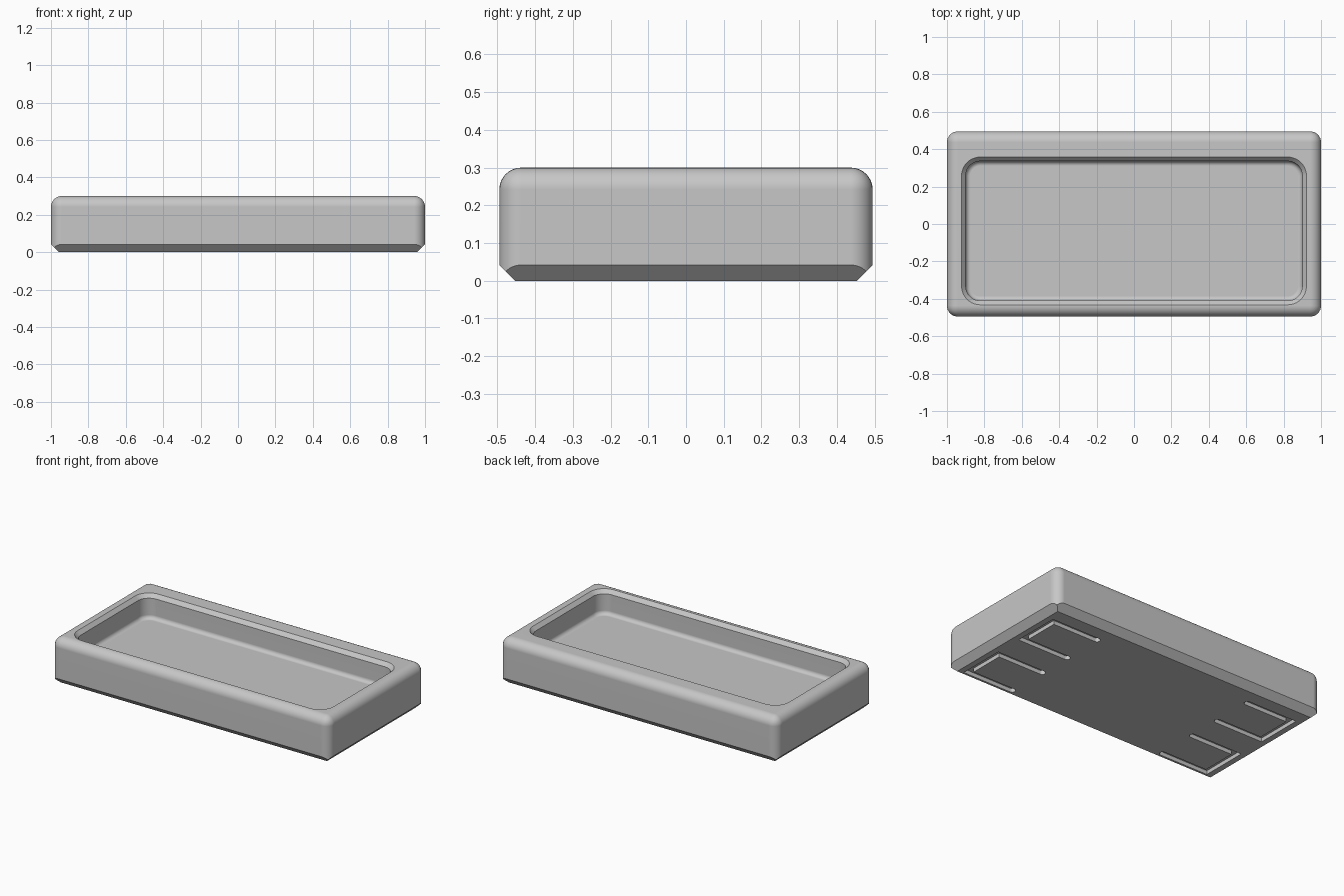
import bpy, bmesh, math
from mathutils import Vector

if "Cube" in bpy.data.objects:
    bpy.data.objects.remove(bpy.data.objects["Cube"])

HX, HY, H = 1.0, 0.495, 0.30      # half length, half width, height
CY = -0.037                       # centre line of recess and grooves

grey = bpy.data.materials.new("light grey")
grey.diffuse_color = (0.57, 0.57, 0.57, 1)
grey.use_nodes = True
grey.node_tree.nodes["Principled BSDF"].inputs["Base Color"].default_value = grey.diffuse_color


def make_object(name, bm):
    bmesh.ops.recalc_face_normals(bm, faces=bm.faces[:])
    mesh = bpy.data.meshes.new(name)
    bm.to_mesh(mesh)
    bm.free()
    mesh.materials.append(grey)
    ob = bpy.data.objects.new(name, mesh)
    bpy.context.collection.objects.link(ob)
    return ob


def rounded_rect(hx, hy, r, z, n=10):
    pts = []
    for k, (sx, sy) in enumerate([(1, 1), (-1, 1), (-1, -1), (1, -1)]):
        for i in range(n + 1):
            a = math.pi / 2 * (k + i / n)
            pts.append((sx * (hx - r) + r * math.cos(a),
                        CY + sy * (hy - r) + r * math.sin(a), z))
    return pts


def loft(name, rings):
    bm = bmesh.new()
    loops = [[bm.verts.new(p) for p in ring] for ring in rings]
    n = len(loops[0])
    for a, b in zip(loops, loops[1:]):
        for i in range(n):
            j = (i + 1) % n
            bm.faces.new((a[i], a[j], b[j], b[i]))
    bm.faces.new(loops[0])
    bm.faces.new(loops[-1])
    return make_object(name, bm)


def u_groove(side, cy):
    """U-shaped slot with round ends, opening towards the middle."""
    w, x_in, x_out, half, n = 0.04, 0.55, 0.92, 0.155, 8
    r = w / 2

    def end(yc):
        return [(x_in + r - r * math.sin(math.pi * i / n),
                 yc + r * math.cos(math.pi * i / n)) for i in range(n + 1)]
    outline = [(x_out, half)] + end(half - r)
    outline += [(x_out - w, half - w), (x_out - w, -half + w)]
    outline += end(-half + r) + [(x_out, -half)]
    bm = bmesh.new()
    face = bm.faces.new([bm.verts.new((side * x, cy + y, -0.02)) for x, y in outline])
    ext = bmesh.ops.extrude_face_region(bm, geom=[face])
    bmesh.ops.translate(bm, vec=(0, 0, 0.045),
                        verts=[v for v in ext["geom"] if isinstance(v, bmesh.types.BMVert)])
    return make_object("groove_cutter", bm)


# Tray body: block with rounded sides and top
bm = bmesh.new()
bmesh.ops.create_cube(bm, size=1)
for v in bm.verts:
    v.co = Vector((v.co.x * 2 * HX, v.co.y * 2 * HY, (v.co.z + 0.5) * H))
edges = [e for e in bm.edges if max(v.co.z for v in e.verts) > 0.1]
bmesh.ops.bevel(bm, geom=edges, offset=0.058, segments=8, profile=0.5, affect='EDGES')

# Slanted cuts along the four lower edges
for nx, ny in [(1, 0), (-1, 0), (0, 1), (0, -1)]:
    cut = bmesh.ops.bisect_plane(
        bm, geom=bm.verts[:] + bm.edges[:] + bm.faces[:], dist=1e-6,
        plane_co=(nx * HX, ny * HY, 0.042), plane_no=(nx, ny, -1), clear_outer=True)
    rim = [e for e in bm.edges if e.is_boundary]
    bmesh.ops.holes_fill(bm, edges=rim, sides=0)
tray = make_object("tray_body", bm)

# Recess: chamfered rim, straight wall, filleted floor
IX, IY, R, FLOOR, F = 0.90, 0.373, 0.078, 0.143, 0.025
rings = [rounded_rect(IX + 0.022, IY + 0.022, R + 0.022, z) for z in (0.35, H)]
rings.append(rounded_rect(IX, IY, R, H - 0.024))
for i in range(7):
    a = math.pi / 2 * i / 6
    inset = F * (1 - math.cos(a))
    rings.append(rounded_rect(IX - inset, IY - inset, R - inset, FLOOR + F * (1 - math.sin(a))))
cutters = [loft("recess_cutter", rings)]

# Four underside grooves
for side in (1, -1):
    for off in (0.247, -0.247):
        cutters.append(u_groove(side, CY + off))

bpy.context.view_layer.objects.active = tray
for c in cutters:
    c.hide_render = True
    m = tray.modifiers.new("cut", 'BOOLEAN')
    m.operation, m.solver, m.object = 'DIFFERENCE', 'EXACT', c
    bpy.ops.object.modifier_apply(modifier=m.name)
    bpy.data.objects.remove(c)

# Smooth fillets, sharp chamfers
bpy.ops.object.select_all(action='DESELECT')
tray.select_set(True)
bpy.ops.object.shade_smooth_by_angle(angle=math.radians(30))
wn = tray.modifiers.new("flat_face_normals", 'WEIGHTED_NORMAL')
wn.keep_sharp = True
